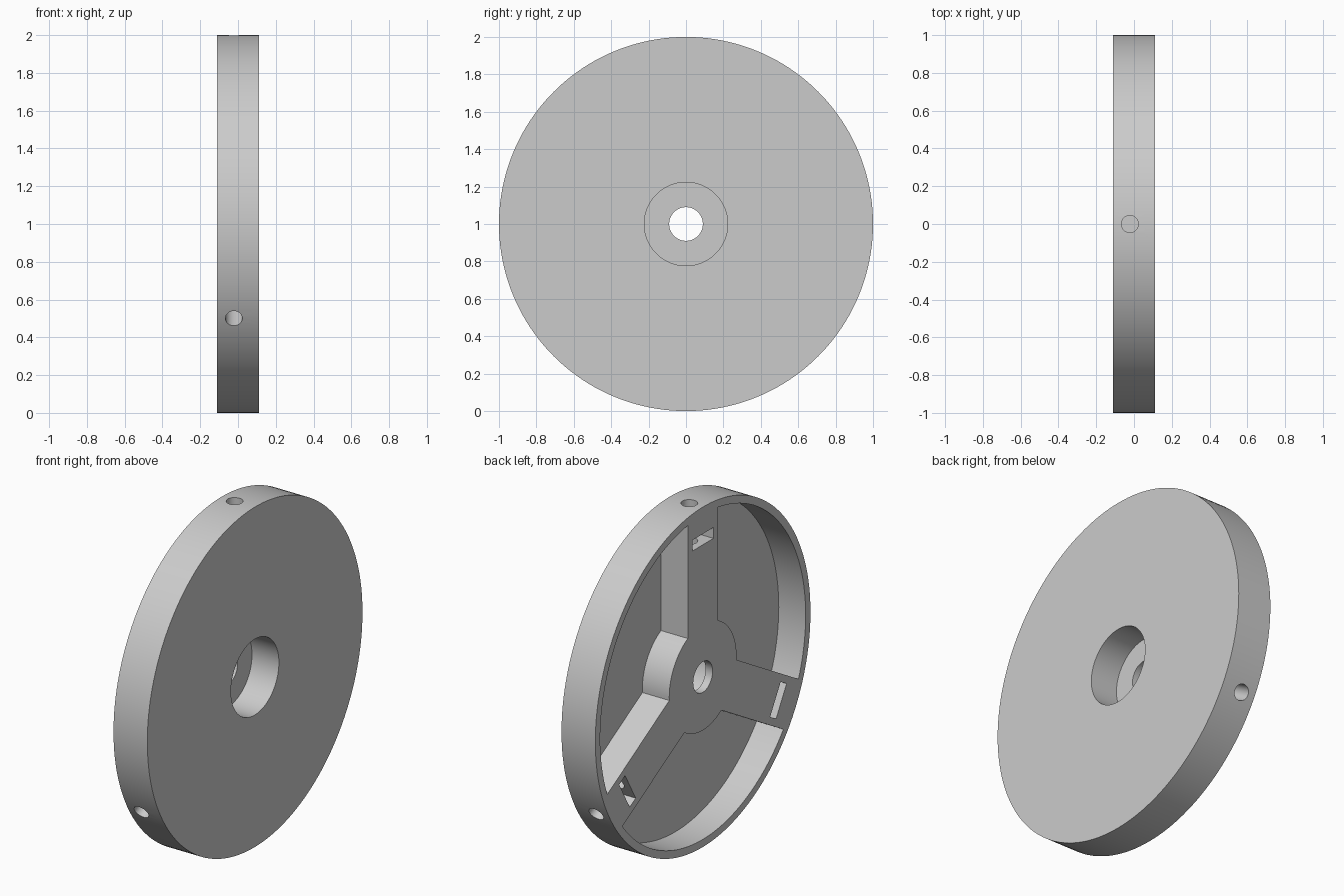
import bpy, bmesh, math
from mathutils import Matrix, Vector

if "Cube" in bpy.data.objects:
    bpy.data.objects.remove(bpy.data.objects["Cube"], do_unlink=True)

HALF = 0.11            # half thickness of the disc
WALL = 0.045           # rim, face plate and hub plate thickness
RIM_IN = 1 - WALL      # pocket outer radius
HUB_R = 0.313          # hub outer radius
SPOKE = 0.14           # half width of a spoke
SPOKE_ANGLES = [90, 210, 330]


def polar(r, a):
    return (r * math.cos(a), r * math.sin(a))


def circle(r, n):
    return [polar(r, 2 * math.pi * i / n) for i in range(n)]


def arc(r, a0, a1, n):
    return [polar(r, a0 + (a1 - a0) * i / n) for i in range(n + 1)]


def prism(name, outline, x0, x1):
    """Extrude a (y, z) outline along x, about the disc axis."""
    bm = bmesh.new()
    face = bm.faces.new([bm.verts.new((x0, y, z + 1)) for y, z in outline])
    ext = bmesh.ops.extrude_face_region(bm, geom=[face])
    top = [v for v in ext["geom"] if isinstance(v, bmesh.types.BMVert)]
    bmesh.ops.translate(bm, verts=top, vec=(x1 - x0, 0, 0))
    bmesh.ops.recalc_face_normals(bm, faces=bm.faces)
    return link(name, bm)


def link(name, bm):
    mesh = bpy.data.meshes.new(name)
    bm.to_mesh(mesh)
    bm.free()
    obj = bpy.data.objects.new(name, mesh)
    bpy.context.collection.objects.link(obj)
    return obj


def radial_hole(angle, x, radius, r0, r1):
    """Cylinder lying along a spoke."""
    direction = Vector((0, *polar(1, angle)))
    turn = direction.to_track_quat('Z', 'Y').to_matrix().to_4x4()
    place = Matrix.Translation(Vector((x, 0, 1)) + direction * (r0 + r1) / 2)
    bm = bmesh.new()
    bmesh.ops.create_cone(bm, cap_ends=True, segments=32, radius1=radius,
                          radius2=radius, depth=r1 - r0, matrix=place @ turn)
    return link("bolt_hole_cutter", bm)


def cut(target, cutter):
    bpy.context.view_layer.objects.active = target
    mod = target.modifiers.new("cut", 'BOOLEAN')
    mod.operation = 'DIFFERENCE'
    mod.solver = 'EXACT'
    mod.object = cutter
    bpy.ops.object.modifier_apply(modifier=mod.name)
    bpy.data.objects.remove(cutter, do_unlink=True)


# Solid disc
wheel = prism("wheel_disc", circle(1, 160), -HALF, HALF)

# Hub recess in the flat face, and the axle hole through it
cut(wheel, prism("hub_cutter", circle(0.223, 80), -HALF + WALL, HALF + 0.1))
cut(wheel, prism("axle_cutter", circle(0.09, 48), -HALF - 0.1, HALF + 0.1))

for degrees in SPOKE_ANGLES:
    a = math.radians(degrees)
    b = a + math.radians(120)

    # Open pocket between this spoke and the next
    outer, inner = math.asin(SPOKE / RIM_IN), math.asin(SPOKE / HUB_R)
    outline = arc(RIM_IN, a + outer, b - outer, 48) + arc(HUB_R, b - inner, a + inner, 20)
    cut(wheel, prism("pocket_cutter", outline, -HALF - 0.1, HALF - WALL))

    # Nut slot across the spoke end
    u, v = Vector(polar(1, a)), Vector(polar(1, a + math.pi / 2))
    corners = [u * (0.81 + i * 0.032) + v * j * 0.098
               for i, j in ((-1, -1), (1, -1), (1, 1), (-1, 1))]
    cut(wheel, prism("slot_cutter", corners, -HALF - 0.1, HALF - WALL))

    # Bolt hole in from the rim, past the slot
    cut(wheel, radial_hole(a, -0.022, 0.045, 0.6, 1.1))

# Plain grey material
grey = bpy.data.materials.new("plain_grey")
grey.use_nodes = True
color = (0.6, 0.6, 0.6, 1)
grey.diffuse_color = color
grey.node_tree.nodes["Principled BSDF"].inputs["Base Color"].default_value = color
wheel.data.materials.clear()
wheel.data.materials.append(grey)

# Smooth round walls, sharp edges
bpy.ops.object.select_all(action='DESELECT')
wheel.select_set(True)
bpy.context.view_layer.objects.active = wheel
bpy.ops.object.shade_smooth_by_angle(angle=math.radians(30))
